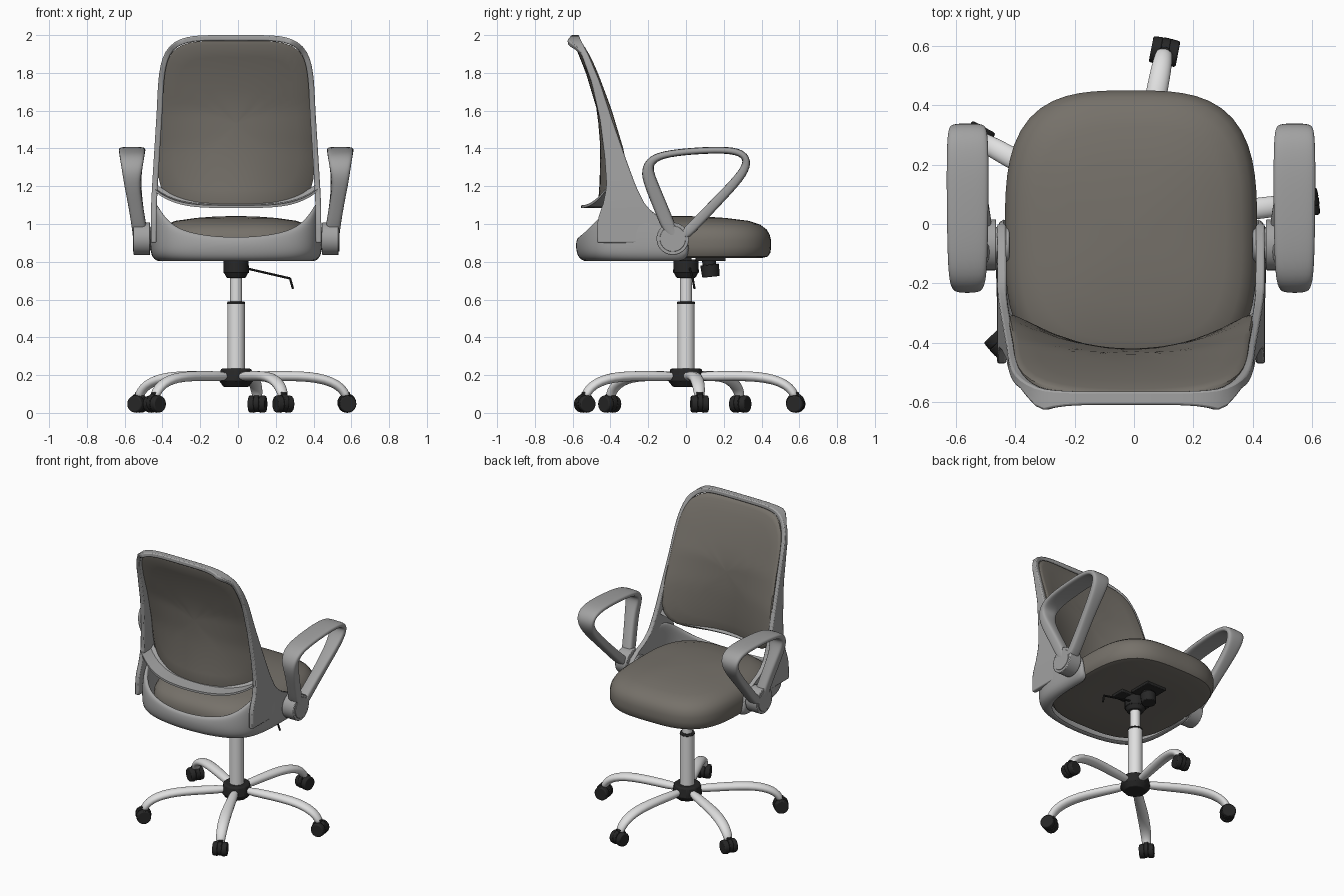
import bpy, bmesh, math
from mathutils import Vector, Matrix

if "Cube" in bpy.data.objects:
    bpy.data.objects.remove(bpy.data.objects["Cube"])

X0 = -0.01  # the chair's centre line


def material(name, rgb):
    m = bpy.data.materials.new(name)
    m.diffuse_color = (*rgb, 1)
    m.use_nodes = True
    m.node_tree.nodes["Principled BSDF"].inputs["Base Color"].default_value = m.diffuse_color
    return m


FABRIC = material("warm grey fabric", (0.18, 0.165, 0.143))
PLASTIC = material("mid grey plastic", (0.36, 0.36, 0.36))
METAL = material("pale metal", (0.74, 0.74, 0.74))
BLACK = material("black plastic", (0.02, 0.02, 0.02))


def lerp(table, t):
    """Piecewise linear lookup in rows (key, values...) sorted by key."""
    if t <= table[0][0]:
        return table[0][1:]
    for a, b in zip(table, table[1:]):
        if t <= b[0]:
            k = (t - a[0]) / (b[0] - a[0])
            return tuple(p + (q - p) * k for p, q in zip(a[1:], b[1:]))
    return table[-1][1:]


def finish(name, bm, mat, subsurf=0, bevel=0, angle=40):
    bmesh.ops.recalc_face_normals(bm, faces=bm.faces)
    me = bpy.data.meshes.new(name)
    bm.to_mesh(me)
    bm.free()
    me.materials.append(mat)
    ob = bpy.data.objects.new(name, me)
    bpy.context.collection.objects.link(ob)
    bpy.ops.object.select_all(action='DESELECT')
    ob.select_set(True)
    bpy.context.view_layer.objects.active = ob
    bpy.ops.object.shade_smooth_by_angle(angle=math.radians(angle))
    if bevel:
        m = ob.modifiers.new("round", 'BEVEL')
        m.width, m.segments, m.limit_method = bevel, 2, 'ANGLE'
    if subsurf:
        m = ob.modifiers.new("smooth", 'SUBSURF')
        m.levels = m.render_levels = subsurf
    return ob


def loft(name, rings, mat, closed=False, caps=True, wrap=True, **kw):
    """Skin a list of equal rings of points."""
    bm = bmesh.new()
    vs = [[bm.verts.new(p) for p in r] for r in rings]
    n = len(rings[0])
    for i in range(len(vs) if closed else len(vs) - 1):
        a, b = vs[i], vs[(i + 1) % len(vs)]
        for j in range(n if wrap else n - 1):
            k = (j + 1) % n
            bm.faces.new((a[j], a[k], b[k], b[j]))
    if caps and not closed:
        bm.faces.new(vs[0])
        bm.faces.new(vs[-1])
    return finish(name, bm, mat, **kw)


def cyl(name, p0, p1, r0, r1, mat, seg=32, bevel=0.004):
    p0, p1 = Vector(p0), Vector(p1)
    d = p1 - p0
    bm = bmesh.new()
    mx = Matrix.Translation((p0 + p1) / 2) @ d.to_track_quat('Z', 'Y').to_matrix().to_4x4()
    bmesh.ops.create_cone(bm, cap_ends=True, segments=seg, radius1=r0, radius2=r1,
                          depth=d.length, matrix=mx)
    return finish(name, bm, mat, bevel=bevel, angle=35)


def squircle(t, n):
    c, s = math.cos(t), math.sin(t)
    k = (abs(c) ** n + abs(s) ** n) ** (-1 / n)
    return c * k, s * k


TURN = [2 * math.pi * i / 64 for i in range(64)]

# Seat cushion: stacked rounded outlines
rings = []
for s, z in [(.02, .82), (.5, .82), (.9, .82), (.965, .828), (.995, .85), (1, .88), (1, .915), (.985, .945),
             (.95, .972), (.88, .997), (.75, 1.017), (.5, 1.032), (.25, 1.04), (.02, 1.042)]:
    rings.append([(X0 + .425 * s * squircle(t, 3.2)[0], -.03 + .48 * s * squircle(t, 3.2)[1], z) for t in TURN])
loft("seat_cushion", rings, FABRIC)

# Backrest panel: bowed cushion
WIDTH = [(.85, .452), (1.1, .45), (1.2, .445), (1.6, .42), (1.8, .412), (1.9, .408), (2.0, .40)]
BOW = [(1.09, -.445, .165), (1.2, -.435, .14), (1.4, -.43, .095), (1.6, -.447, .05),
       (1.8, -.507, .035), (1.97, -.575, .035)]
rings = []
for s, d in [(.02, -.015), (.2, -.015), (.4, -.015), (.6, -.015), (.8, -.015), (.95, -.015), (1, -.007), (1, .007),
             (.985, .014), (.95, .018), (.8, .02), (.6, .02), (.4, .02), (.2, .02), (.02, .02)]:
    ring = []
    for t in TURN:
        u, v = squircle(t, 5)
        z = 1.53 + .44 * s * v
        yc, bow = lerp(BOW, z)
        ring.append((X0 + (lerp(WIDTH, z)[0] - .022) * s * u, yc + bow * (s * u) ** 2 + d - .008, z))
    rings.append(ring)
loft("backrest_panel", rings, FABRIC)

# Backrest frame: arch with depth from rear edge to front edge
EDGE = [(.9, -.47, 0), (.95, -.47, 0), (1.0, -.47, -.06), (1.05, -.46, -.165), (1.1, -.44, -.215),
        (1.2, -.42, -.265), (1.35, -.43, -.32), (1.55, -.455, -.39), (1.75, -.50, -.455),
        (1.92, -.56, -.525), (1.975, -.63, -.555), (2.0, -.61, -.565)]
heights = [.9 + .035 * i for i in range(18)]
path = [(lerp(WIDTH, z)[0], z) for z in heights]
for i in range(49):
    u, v = squircle(math.pi * i / 48, 5)
    z = 1.53 + .47 * v
    path.append((lerp(WIDTH, z)[0] * u, z))
path += [(-lerp(WIDTH, z)[0], z) for z in reversed(heights)]
rings = []
for i, (x, z) in enumerate(path):
    a, b = path[max(i - 1, 0)], path[min(i + 1, len(path) - 1)]
    t = Vector((b[0] - a[0], b[1] - a[1])).normalized()
    ix, iz = x - t.y * .03, z + t.x * .03
    r, f = lerp(EDGE, z)
    rings.append([(X0 + x, f, z), (X0 + x, r, z), (X0 + ix, r, iz), (X0 + ix, f, iz)])
loft("backrest_frame", rings, PLASTIC, bevel=.007)

# Crossbar ledge under the backrest panel
rings = []
for i in range(25):
    t = -1 + i / 12
    z = 1.085 + .085 * t ** 4
    f, r = -.42 + .13 * t * t, -.555 + .125 * t * t
    rings.append([(X0 + .43 * t, y, z + dz) for y, dz in
                  ((f, .02), (f - .03, .0), (r, .0), (r, .014), (f - .045, .02), (f - .02, .045))])
loft("backrest_crossbar", rings, PLASTIC)

# Lower shell wrapping the back and sides of the seat
half = [(.0, -.585, .93), (.12, -.58, .935), (.23, -.562, .95), (.33, -.53, .98), (.40, -.475, 1.04),
        (.436, -.40, 1.10), (.452, -.30, 1.12), (.456, -.2, 1.06), (.456, -.1, 1.0), (.456, .02, .95)]
plan = [(-x, y, z) for x, y, z in reversed(half[1:])] + half
rings = []
for x, y, top in plan:
    ring = []
    for k, z in ((.98, top), (.995, .6 * top + .4 * .87), (1, .88), (.985, .835), (.94, .806), (.86, .80),
                 (.86, .815), (.92, .825), (.945, .88), (.94, .6 * top + .4 * .87), (.93, top)):
        back = min(1, max(0, -y / .4))
        ring.append((X0 + x * k, y + (1 - k) * .5 * back, z))
    rings.append(ring)
loft("lower_shell", rings, PLASTIC, subsurf=2, angle=180)

# Armrests: closed strap loops, rows are y, z, thickness
STRAP = [(-.075, .94, .075), (-.13, 1.08, .07), (-.185, 1.21, .07), (-.208, 1.285, .065), (-.185, 1.343, .045),
         (-.10, 1.374, .034), (.08, 1.39, .034), (.23, 1.393, .034), (.305, 1.372, .04), (.328, 1.325, .045),
         (.29, 1.25, .048), (.16, 1.115, .05), (.05, 1.0, .055), (-.03, .92, .06)]
SPAN = [(.93, .465, .545), (1.05, .485, .56), (1.2, .512, .592), (1.33, .49, .612), (1.39, .48, .622)]
for side, label in ((1, "right"), (-1, "left")):
    rings = []
    for i, (y, z, th) in enumerate(STRAP):
        a, b = STRAP[i - 1], STRAP[(i + 1) % len(STRAP)]
        n = Vector((-(b[1] - a[1]), b[0] - a[0])).normalized()
        lo, hi = lerp(SPAN, z)
        c, w = (lo + hi) / 2, (hi - lo) / 2
        rings.append([(X0 + side * (c + w * u), y + n.x * th * v / 2, z + n.y * th * v / 2) for u, v in
                      ((-1, .55), (-.8, 1), (0, 1.08), (.8, 1), (1, .55), (1, -.55), (.8, -1), (0, -1.08),
                       (-.8, -1), (-1, -.55))])
    loft(label + "_armrest", rings, PLASTIC, closed=True, subsurf=2, angle=180)

    def at(x):
        return (X0 + side * x, -.07, .922)
    cyl(label + "_arm_hub", at(.455), at(.543), .086, .086, PLASTIC, 48)
    cyl(label + "_arm_hub_cap", at(.53), at(.547), .07, .068, PLASTIC, 48, .002)
    cyl(label + "_arm_spacer", at(.41), at(.47), .06, .06, PLASTIC)

# Column and tilt mechanism
cyl("column_outer", (X0, 0, .2), (X0, 0, .58), .046, .046, METAL)
cyl("column_collar", (X0, 0, .575), (X0, 0, .59), .048, .046, BLACK)
cyl("column_inner", (X0, 0, .58), (X0, 0, .74), .032, .032, METAL)
cyl("mechanism_cup", (X0, 0, .715), (X0, 0, .745), .05, .066, BLACK, 16)
cyl("mechanism_body", (X0, 0, .74), (X0, 0, .812), .068, .066, BLACK, 16)
for name, y, w, d in (("rear_mount_plate", -.02, .26, .10), ("front_mount_plate", .13, .15, .16)):
    bm = bmesh.new()
    bmesh.ops.create_cube(bm, size=1, matrix=Matrix.Translation((X0, y, .813)) @ Matrix.Diagonal((w, d, .02, 1)))
    finish(name, bm, BLACK, bevel=.004)
cyl("tension_knob_neck", (X0, .12, .82), (X0, .125, .77), .035, .038, BLACK, 16)
cyl("tension_knob", (X0, .125, .785), (X0, .132, .72), .05, .046, BLACK, 16)
cyl("lever_arm", (X0 + .05, .02, .766), (.275, .035, .712), .006, .006, BLACK, 10, 0)
cyl("lever_tip", (.275, .035, .714), (.291, .045, .657), .006, .006, BLACK, 10, 0)

# Five-star base with twin-wheel casters
cyl("base_hub", (X0, 0, .165), (X0, 0, .235), .098, .085, BLACK, 10, .01)
cyl("base_hub_bottom", (X0, 0, .138), (X0, 0, .17), .07, .095, BLACK, 10)
LEG = [(.05, .193, .03, .027), (.2, .195, .032, .027), (.33, .195, .036, .027), (.43, .187, .037, .027),
       (.51, .165, .036, .026), (.56, .133, .033, .025), (.583, .10, .029, .024), (.586, .085, .027, .022)]
for i in range(5):
    ang = math.radians(7 + 72 * i)
    out = Vector((math.cos(ang), math.sin(ang), 0))
    tan = Vector((-out.y, out.x, 0))

    def pos(r, s, z):
        return Vector((X0, 0, z)) + out * r + tan * s
    rings = []
    for j, (r, z, w, h) in enumerate(LEG):
        a, b = LEG[max(j - 1, 0)], LEG[min(j + 1, len(LEG) - 1)]
        d = Vector((b[0] - a[0], b[1] - a[1])).normalized()
        rings.append([pos(r - d.y * h * math.sin(t), w * math.cos(t), z + d.x * h * math.sin(t))
                      for t in TURN[::4]])
    loft(f"base_leg_{i + 1}", rings, METAL, subsurf=1, angle=60)
    cyl(f"caster_stem_{i + 1}", pos(.586, 0, .05), pos(.586, 0, .11), .022, .022, BLACK, 16)
    cyl(f"caster_hood_{i + 1}", pos(.59, -.014, .054), pos(.59, .014, .054), .049, .049, BLACK, 24)
    for s, label in ((1, "a"), (-1, "b")):
        cyl(f"caster_wheel_{i + 1}{label}", pos(.592, s * .012, .047), pos(.592, s * .046, .047),
            .047, .044, BLACK, 24, .006)
